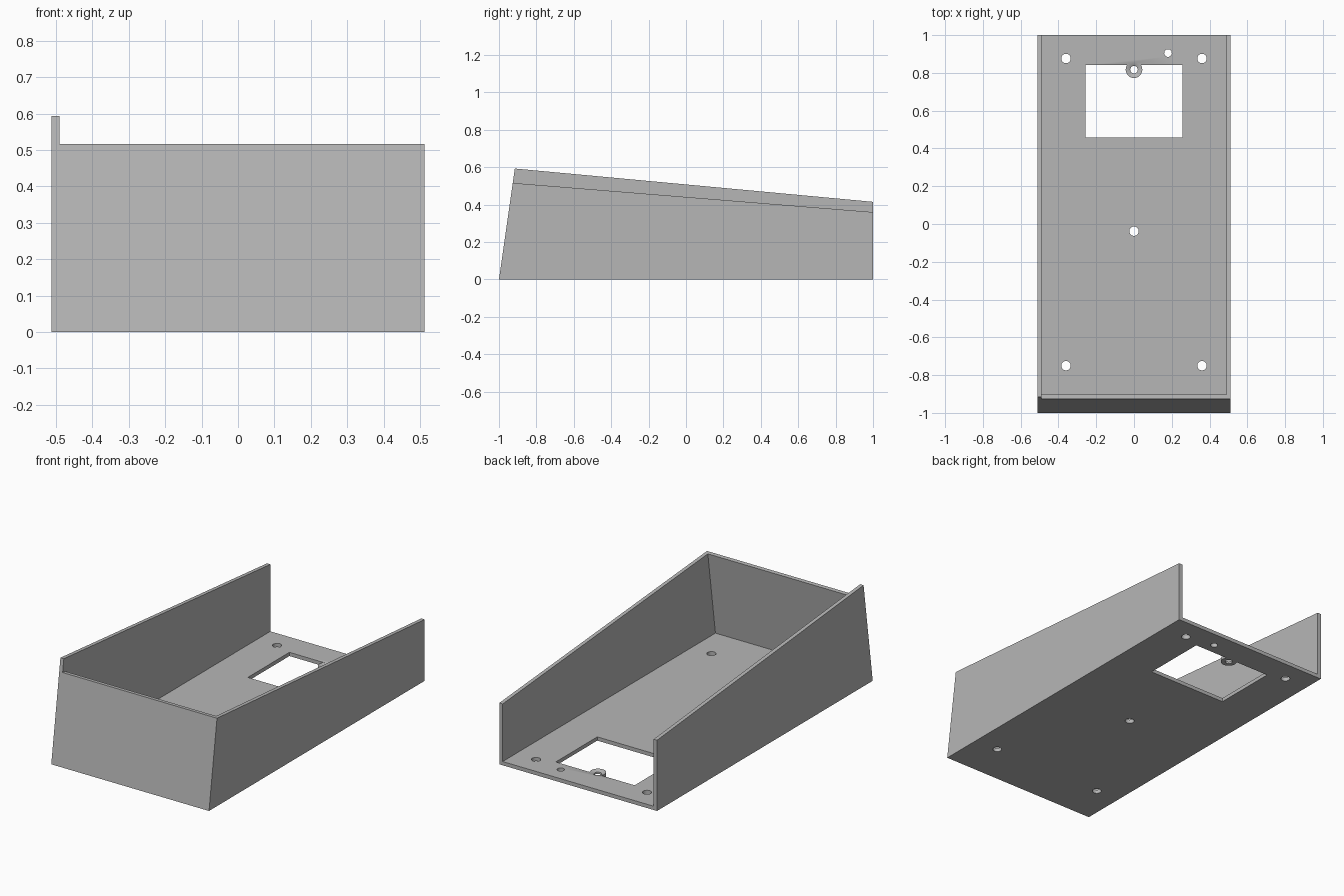
import bpy
import bmesh
from mathutils import Matrix

cube = bpy.data.objects.get("Cube")
if cube:
    bpy.data.objects.remove(cube, do_unlink=True)

grey = bpy.data.materials.new("plain_grey")
grey.use_nodes = True
grey.diffuse_color = (0.47, 0.47, 0.47, 1)
grey.node_tree.nodes["Principled BSDF"].inputs["Base Color"].default_value = (0.47, 0.47, 0.47, 1)

HALF = 0.512      # half width
WALL = 0.022      # sheet thickness
LEAN = 0.143      # forward lean of the front panel per unit height


def make_object(name, bm):
    bmesh.ops.recalc_face_normals(bm, faces=bm.faces)
    mesh = bpy.data.meshes.new(name)
    bm.to_mesh(mesh)
    bm.free()
    mesh.materials.append(grey)
    obj = bpy.data.objects.new(name, mesh)
    bpy.context.collection.objects.link(obj)
    return obj


def side_prism(name, profile, x0, x1):
    """Extrude a (y, z) profile across x."""
    bm = bmesh.new()
    face = bm.faces.new([bm.verts.new((x0, y, z)) for y, z in profile])
    ext = bmesh.ops.extrude_face_region(bm, geom=[face])
    moved = [v for v in ext["geom"] if isinstance(v, bmesh.types.BMVert)]
    bmesh.ops.translate(bm, verts=moved, vec=(x1 - x0, 0, 0))
    return make_object(name, bm)


def cylinder(name, x, y, z0, z1, r0, r1=None):
    bm = bmesh.new()
    bmesh.ops.create_cone(bm, cap_ends=True, segments=32, radius1=r0,
                          radius2=r0 if r1 is None else r1, depth=z1 - z0,
                          matrix=Matrix.Translation((x, y, (z0 + z1) / 2)))
    return make_object(name, bm)


def combine(target, tool, operation="DIFFERENCE"):
    tool.hide_render = True
    mod = target.modifiers.new(operation.title(), "BOOLEAN")
    mod.operation = operation
    mod.solver = "EXACT"
    mod.object = tool
    bpy.context.view_layer.objects.active = target
    bpy.ops.object.modifier_apply(modifier=mod.name)
    bpy.data.objects.remove(tool, do_unlink=True)


def front_y(z, inset=0.0):
    return -1 + LEAN * z + inset


# Wedge body with the taller right-hand wall's outline
body = side_prism("open_wedge_tray",
                  [(-1, 0), (1, 0), (1, 0.415), (front_y(0.593), 0.593)], -HALF, HALF)

# Hollow interior, open at the top and back
inset = WALL * 1.1
combine(body, side_prism("interior_cutter",
                         [(front_y(WALL, inset), WALL), (1.2, WALL), (1.2, 0.9),
                          (front_y(0.9, inset), 0.9)], -HALF + WALL, HALF - WALL))

# Lower sloping rim on the left wall and front panel
rim_slope = (0.36 - 0.516) / 1.926
combine(body, side_prism("rim_cutter",
                         [(-1.2, 0.36 - 2.2 * rim_slope), (1.2, 0.36 + 0.2 * rim_slope),
                          (1.2, 0.9), (-1.2, 0.9)], -HALF + WALL, HALF + 0.1))

# Rectangular floor opening
combine(body, side_prism("window_cutter",
                         [(0.457, -0.1), (0.842, -0.1), (0.842, 0.1), (0.457, 0.1)],
                         -0.256, 0.256))

# Round boss on the edge of the opening, countersunk and drilled
BOSS_Y = 0.817
combine(body, cylinder("boss", 0, BOSS_Y, 0.001, WALL - 0.001, 0.044), "UNION")
combine(body, cylinder("countersink", 0, BOSS_Y, 0.012, WALL + 0.001, 0.020, 0.042))

# Drilled floor holes
holes = [(0, BOSS_Y, 0.02), (0.18, 0.905, 0.02), (0, -0.038, 0.025)]
for side in (-1, 1):
    holes += [(side * 0.36, 0.876, 0.025), (side * 0.36, -0.75, 0.025)]
for x, y, r in holes:
    combine(body, cylinder("hole_cutter", x, y, -0.1, 0.1, r))

# Smooth the round bores, keep the sheet edges sharp
bpy.ops.object.select_all(action="DESELECT")
body.select_set(True)
bpy.context.view_layer.objects.active = body
bpy.ops.object.shade_smooth_by_angle(angle=0.5)
